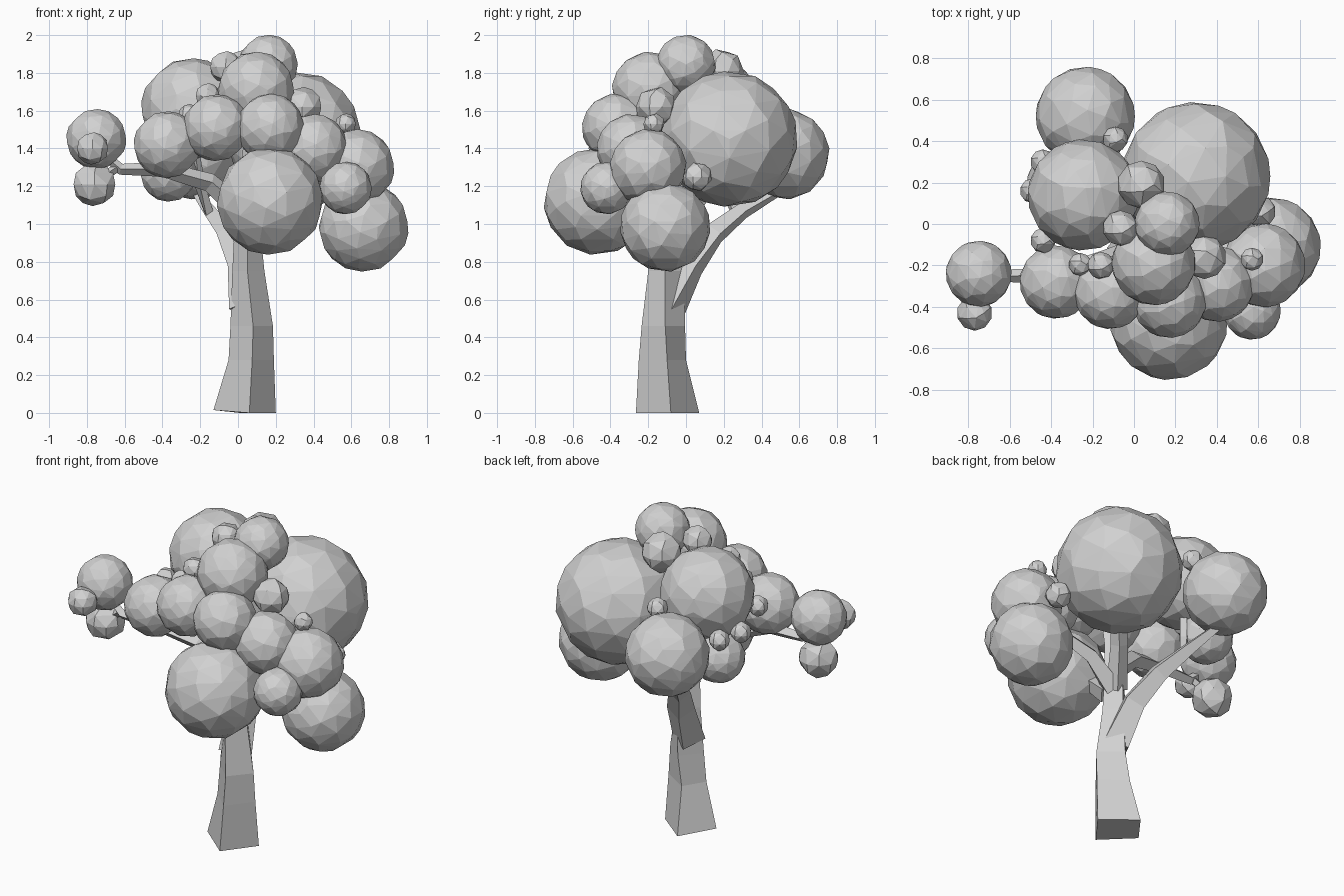
import bpy, bmesh
from mathutils import Vector

cube = bpy.data.objects.get("Cube")
if cube:
    bpy.data.objects.remove(cube, do_unlink=True)

grey = bpy.data.materials.new("plain_grey")
grey.use_nodes = True
grey.diffuse_color = (0.64, 0.64, 0.64, 1)
grey.node_tree.nodes["Principled BSDF"].inputs["Base Color"].default_value = (0.64, 0.64, 0.64, 1)


def finish(name, bm):
    bmesh.ops.recalc_face_normals(bm, faces=bm.faces)
    mesh = bpy.data.meshes.new(name)
    bm.to_mesh(mesh)
    bm.free()
    mesh.materials.append(grey)
    obj = bpy.data.objects.new(name, mesh)
    bpy.context.collection.objects.link(obj)
    return obj


def skin(name, loops):
    """Join four-cornered loops into a capped solid."""
    bm = bmesh.new()
    rings = [[bm.verts.new(p) for p in loop] for loop in loops]
    for a, b in zip(rings, rings[1:]):
        for i in range(4):
            j = (i + 1) % 4
            bm.faces.new((a[i], a[j], b[j], b[i]))
    bm.faces.new(rings[0])
    bm.faces.new(rings[-1])
    return finish(name, bm)


def branch(name, start, end, *path):
    """Tapered square limb through the path points."""
    pts = [Vector(p) for p in path]
    loops = []
    for i, p in enumerate(pts):
        along = (pts[min(i + 1, len(pts) - 1)] - pts[max(i - 1, 0)]).normalized()
        ref = Vector((0, 1, 0)) if abs(along.z) > 0.9 else Vector((0, 0, 1))
        side = along.cross(ref).normalized()
        up = side.cross(along)
        r = start + (end - start) * i / (len(pts) - 1)
        loops.append([p + side * r, p + up * r, p - side * r, p - up * r])
    skin(name, loops)


def foliage(name, x, y, z, r):
    """Faceted leaf ball, thinned out to irregular facets."""
    bm = bmesh.new()
    bmesh.ops.create_icosphere(bm, subdivisions=3 if r > 0.13 else 2, radius=r * 1.01)
    obj = finish(name, bm)
    obj.location = (x, y, z)
    thin = obj.modifiers.new("thin", 'DECIMATE')
    thin.ratio = 0.5 if r > 0.13 else 0.7


# Trunk: flared foot narrowing to the fork
skin("trunk", [
    [(.06, -.265, 0), (.2, -.08, 0), (.01, .07, 0), (-.13, -.115, .015)],
    [(.075, -.25, .28), (.19, -.1, .28), (.03, 0, .28), (-.05, -.13, .28)],
    [(.08, -.235, .46), (.185, -.11, .46), (.06, -.005, .46), (-.04, -.12, .46)],
    [(.05, -.2, .75), (.14, -.11, .75), (.07, -.01, .75), (-.03, -.1, .75)],
    [(.05, -.19, .95), (.12, -.12, .95), (.06, -.03, .95), (-.02, -.11, .95)],
])

# Limbs
branch("back_branch", .1, .025, (.05, -.1, .55), (.02, .02, .78), (-.06, .15, .95),
       (-.15, .3, 1.07), (-.23, .5, 1.18))
branch("centre_branch", .075, .04, (.05, -.11, .9), (.06, -.12, 1.2), (.09, -.17, 1.6))
branch("left_branch", .07, .03, (.06, -.1, .9), (.25, -.08, 1.05), (.55, -.15, 1.2))
branch("left_back_branch", .06, .04, (.06, -.08, .9), (.15, .05, 1.1), (.27, .18, 1.3))
branch("right_branch", .06, .02, (.04, -.12, 1.05), (-.15, -.18, 1.22), (-.4, -.25, 1.29),
       (-.62, -.25, 1.29), (-.75, -.24, 1.4))
branch("right_twig", .025, .02, (-.64, -.25, 1.3), (-.75, -.22, 1.22))
branch("upright_twig", .03, .025, (-.15, .27, 1.05), (-.2, .2, 1.2), (-.24, .15, 1.45))
branch("front_branch", .06, .03, (.07, -.15, .9), (.12, -.3, 1.05), (.17, -.45, 1.12))

# Large and medium leaf balls
for i, ball in enumerate([
    (.30, .23, 1.45, .355),
    (.17, -.47, 1.12, .28),
    (.665, -.11, .985, .235),
    (.625, -.2, 1.3, .2),
    (.57, -.42, 1.19, .137),
    (.4, -.29, 1.4, .18),
    (.17, -.37, 1.51, .178),
    (.095, -.19, 1.71, .2),
    (.16, 0, 1.845, .155),
    (-.245, .14, 1.61, .265),
    (-.235, .52, 1.37, .237),
    (-.375, -.28, 1.42, .175),
    (-.115, -.33, 1.51, .175),
    (-.365, .2, 1.27, .15),
    (-.75, -.24, 1.45, .157),
]):
    foliage(f"leaf_ball_{i + 1}", *ball)

# Small leaf balls
for i, ball in enumerate([
    (-.76, -.22, 1.21, .115),
    (-.77, -.43, 1.4, .085),
    (.035, .19, 1.81, .115),
    (-.065, -.02, 1.83, .085),
    (-.16, -.2, 1.68, .065),
    (-.26, -.195, 1.58, .055),
    (.57, -.17, 1.53, .055),
    (.61, .06, 1.25, .075),
    (.34, -.16, 1.62, .105),
    (-.09, .41, 1.58, .06),
    (-.44, .3, 1.43, .06),
    (-.49, .16, 1.44, .06),
    (-.44, -.08, 1.5, .06),
]):
    foliage(f"small_leaf_ball_{i + 1}", *ball)
